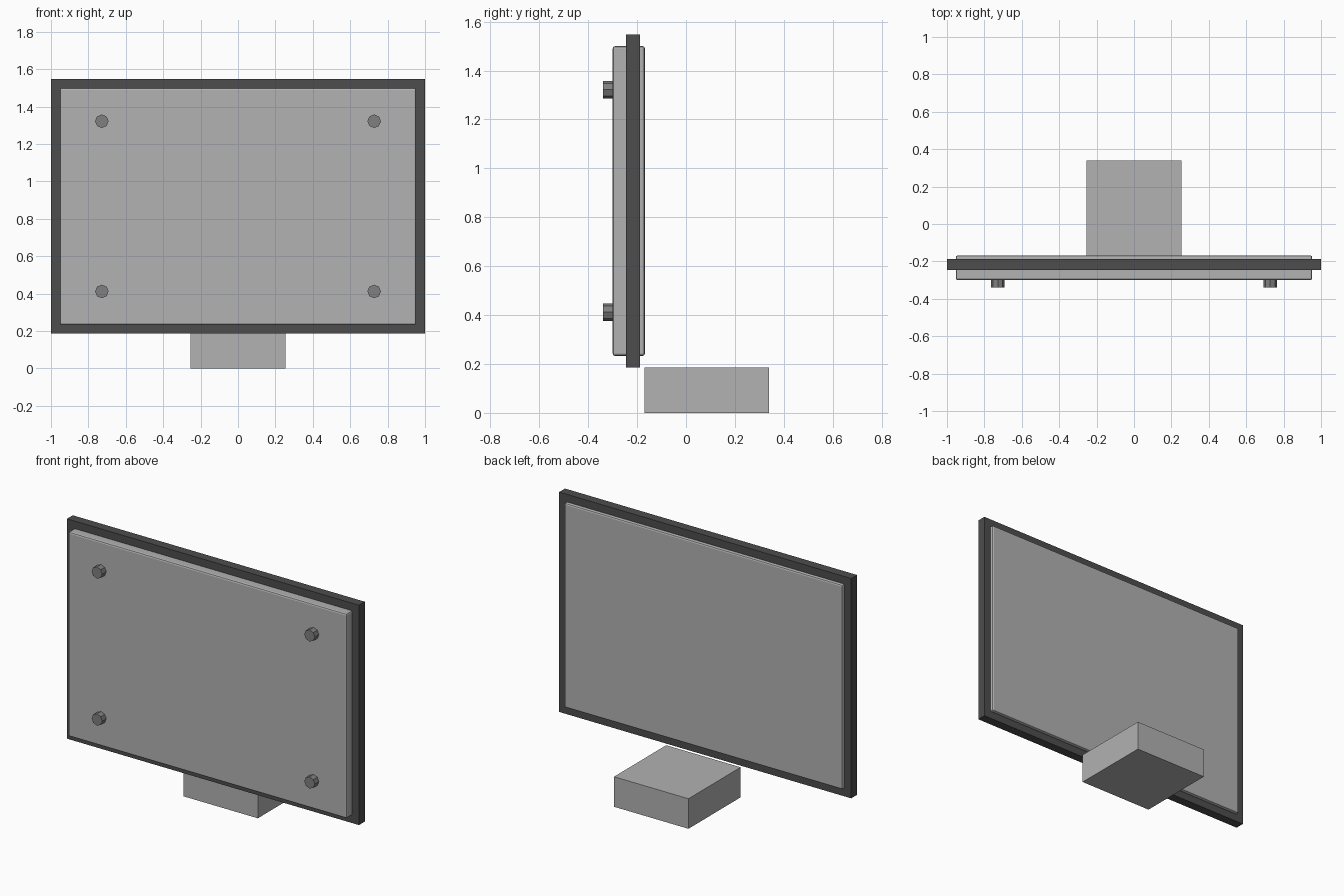
import bpy, math

if "Cube" in bpy.data.objects:
    bpy.data.objects.remove(bpy.data.objects["Cube"])


def material(name, v):
    m = bpy.data.materials.new(name)
    m.diffuse_color = (v, v, v, 1)
    m.use_nodes = True
    m.node_tree.nodes["Principled BSDF"].inputs["Base Color"].default_value = m.diffuse_color
    return m


light = material("light grey", 0.445)
dark = material("dark grey", 0.075)
mid = material("mid grey", 0.216)


def box(name, lo, hi, mat, bevel=0):
    """Box between two corners, with an optional bevelled edge."""
    bpy.ops.mesh.primitive_cube_add(
        size=1, location=[(a + b) / 2 for a, b in zip(lo, hi)])
    ob = bpy.context.object
    ob.name = name
    ob.scale = [b - a for a, b in zip(lo, hi)]
    bpy.ops.object.transform_apply(location=False, rotation=False, scale=True)
    ob.data.materials.append(mat)
    if bevel:
        mod = ob.modifiers.new("edge", 'BEVEL')
        mod.width = bevel
        mod.segments = 2
    return ob


# Board with softened edges, the dark rim round it, and the block behind
box("panel", (-0.953, -0.30, 0.233), (0.953, -0.168, 1.50), light, 0.01)
box("rim", (-1.0, -0.245, 0.186), (1.0, -0.188, 1.547), dark)
box("base_block", (-0.255, -0.17, 0.0), (0.255, 0.34, 0.186), light)

# Four octagonal studs on the front
for x in (-0.728, 0.728):
    for z in (0.412, 1.322):
        bpy.ops.mesh.primitive_cylinder_add(
            vertices=8, radius=0.036, depth=0.05, location=(x, -0.315, z),
            rotation=(math.pi / 2, 0, 0))
        stud = bpy.context.object
        stud.name = "stud"
        stud.data.materials.append(mid)
